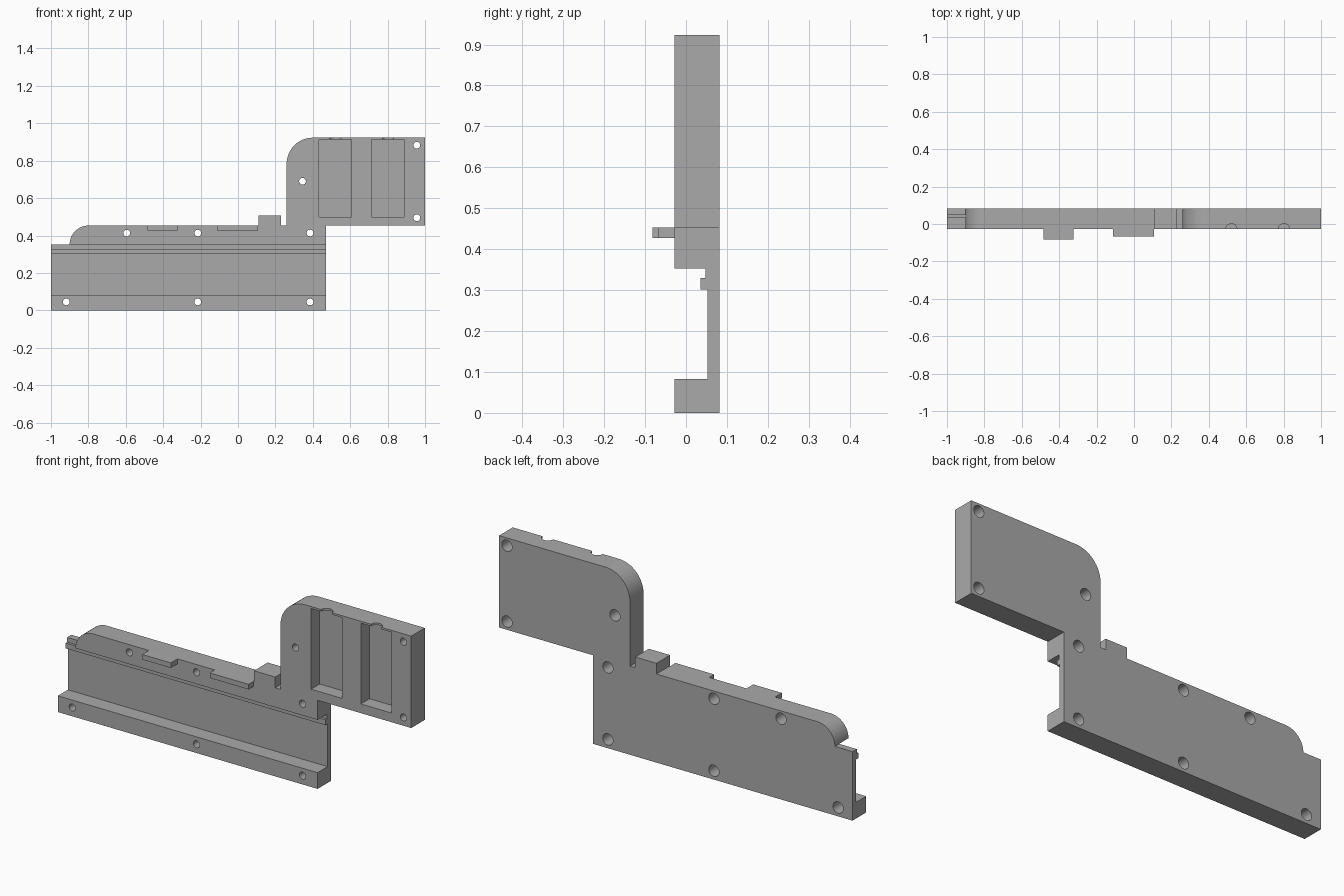
import bpy, bmesh, math
from mathutils import Vector

if "Cube" in bpy.data.objects:
    bpy.data.objects.remove(bpy.data.objects["Cube"], do_unlink=True)

FRONT, BACK = -0.028, 0.082

grey = bpy.data.materials.new("plain grey")
grey.use_nodes = True
colour = (0.40, 0.40, 0.40, 1)
grey.diffuse_color = colour
grey.node_tree.nodes["Principled BSDF"].inputs["Base Color"].default_value = colour


def prism(name, points, direction):
    """Extrude a closed 3D polygon along a direction."""
    bm = bmesh.new()
    face = bm.faces.new([bm.verts.new(p) for p in points])
    out = bmesh.ops.extrude_face_region(bm, geom=[face])
    moved = [v for v in out["geom"] if isinstance(v, bmesh.types.BMVert)]
    bmesh.ops.translate(bm, verts=moved, vec=Vector(direction))
    bmesh.ops.recalc_face_normals(bm, faces=bm.faces)
    mesh = bpy.data.meshes.new(name)
    bm.to_mesh(mesh)
    bm.free()
    mesh.materials.append(grey)
    obj = bpy.data.objects.new(name, mesh)
    bpy.context.collection.objects.link(obj)
    return obj


def box(name, x0, x1, y0, y1, z0, z1):
    return prism(name, [(x0, y0, z0), (x1, y0, z0), (x1, y0, z1), (x0, y0, z1)],
                 (0, y1 - y0, 0))


def arc(cx, cz, r, start, end, steps=16):
    angles = [math.radians(start + (end - start) * i / steps) for i in range(steps + 1)]
    return [(cx + r * math.cos(a), cz + r * math.sin(a)) for a in angles]


def cylinder_y(name, x, z, r, y0, y1):
    ring = arc(x, z, r, 0, 360, 32)[:-1]
    return prism(name, [(px, y0, pz) for px, pz in ring], (0, y1 - y0, 0))


def cut(target, cutter):
    mod = target.modifiers.new("cut", "BOOLEAN")
    mod.operation = "DIFFERENCE"
    mod.solver = "EXACT"
    mod.object = cutter
    bpy.context.view_layer.objects.active = target
    bpy.ops.object.modifier_apply(modifier=mod.name)
    bpy.data.objects.remove(cutter, do_unlink=True)


# Stepped plate with two rounded corners and a small stop block on its upper edge
outline = [(-1, 0), (0.47, 0), (0.47, 0.453), (1, 0.453), (1, 0.923)]
outline += arc(0.40, 0.783, 0.14, 90, 180)
outline += [(0.26, 0.453), (0.23, 0.453), (0.23, 0.508), (0.11, 0.508), (0.11, 0.453)]
outline += arc(-0.80, 0.353, 0.10, 90, 180)
outline += [(-1, 0.353)]
plate = prism("plate", [(x, FRONT, z) for x, z in outline], (0, BACK - FRONT, 0))

# Lengthwise channel with a small lip near its upper edge
channel = [(-0.1, 0.083), (0.053, 0.083), (0.053, 0.302), (0.035, 0.302),
           (0.035, 0.329), (0.048, 0.329), (0.048, 0.353), (-0.1, 0.353)]
cut(plate, prism("channel_cutter", [(-1.1, y, z) for y, z in channel], (1.65, 0, 0)))

# Two pockets, each with a half-round notch through the top wall
for x0, x1 in ((0.433, 0.608), (0.715, 0.888)):
    cut(plate, box("pocket_cutter", x0, x1, -0.1, 0.042, 0.50, 0.913))
    ring = arc((x0 + x1) / 2, FRONT, 0.03, 0, 360, 32)[:-1]
    cut(plate, prism("notch_cutter", [(x, y, 0.88) for x, y in ring], (0, 0, 0.1)))

# Screw holes, counterbored from the back
holes = [(-0.918, 0.045), (-0.215, 0.045), (0.385, 0.045),
         (-0.595, 0.413), (-0.215, 0.413), (0.385, 0.413),
         (0.345, 0.69), (0.956, 0.883), (0.956, 0.495)]
for x, z in holes:
    cut(plate, cylinder_y("hole_cutter", x, z, 0.018, -0.2, 0.2))
    cut(plate, cylinder_y("counterbore_cutter", x, z, 0.029, 0.012, 0.2))

# Front tabs along the upper edge
tabs = [box("outer_tab", -0.485, -0.323, -0.082, FRONT, 0.427, 0.453),
        box("inner_tab", -0.112, 0.107, -0.068, FRONT, 0.427, 0.453)]

# Smooth the rounded surfaces only
bpy.ops.object.select_all(action="DESELECT")
for obj in [plate] + tabs:
    obj.select_set(True)
bpy.context.view_layer.objects.active = plate
bpy.ops.object.shade_smooth_by_angle(angle=math.radians(30))
